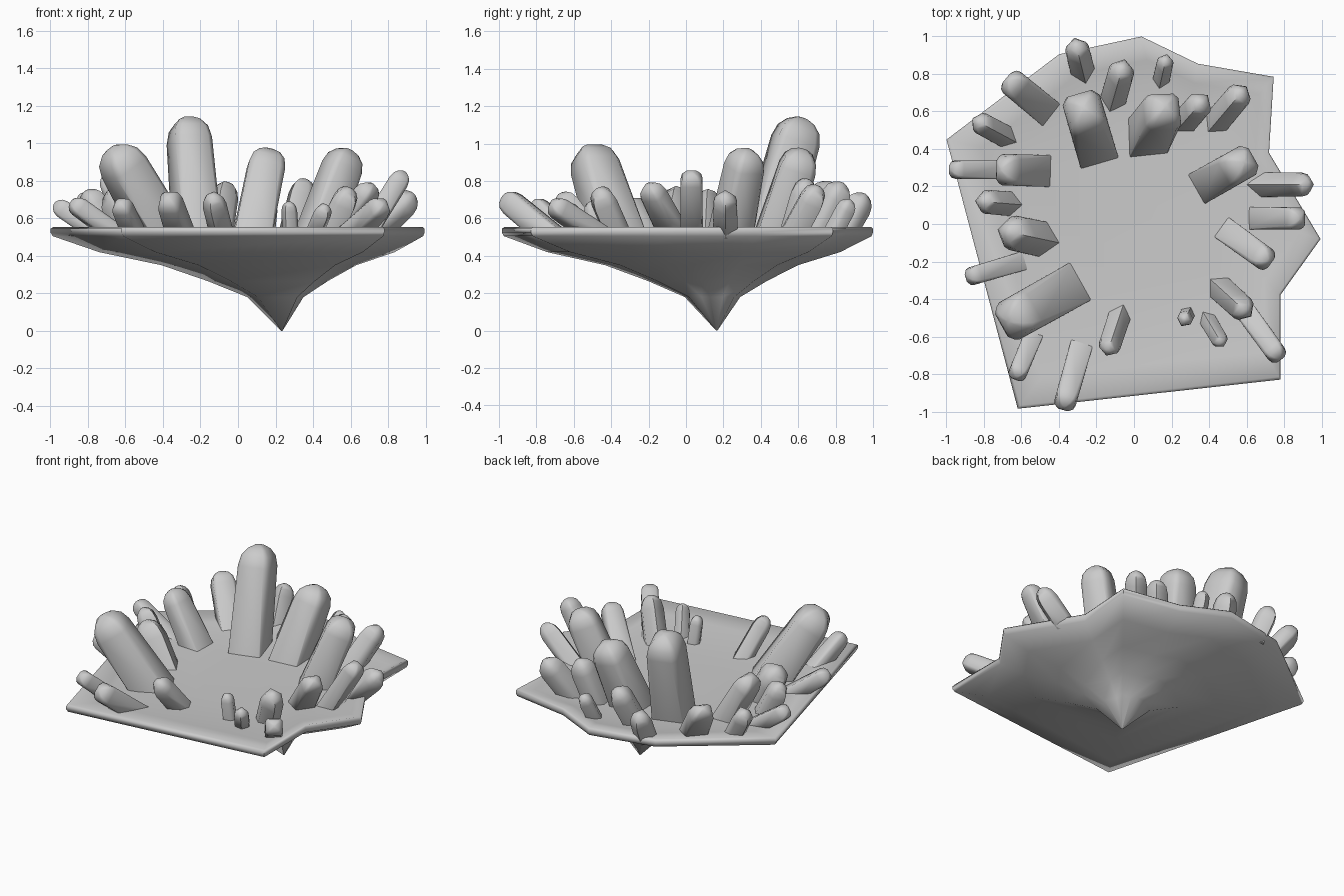
import bpy, bmesh, math
from mathutils import Matrix, Vector

if "Cube" in bpy.data.objects:
    bpy.data.objects.remove(bpy.data.objects["Cube"])

stone = bpy.data.materials.new("grey stone")
stone.use_nodes = True
GREY = (0.6, 0.6, 0.6, 1)
stone.diffuse_color = GREY
stone.node_tree.nodes["Principled BSDF"].inputs["Base Color"].default_value = GREY


def loft(name, rings, angle):
    """Skin a list of equal-length point rings and cap both ends."""
    bm = bmesh.new()
    loops = [[bm.verts.new(p) for p in ring] for ring in rings]
    n = len(loops[0])
    for a, b in zip(loops, loops[1:]):
        for i in range(n):
            j = (i + 1) % n
            bm.faces.new((a[i], a[j], b[j], b[i]))
    bm.faces.new(loops[0][::-1])
    bm.faces.new(loops[-1])
    bmesh.ops.recalc_face_normals(bm, faces=bm.faces)
    mesh = bpy.data.meshes.new(name)
    bm.to_mesh(mesh)
    bm.free()
    obj = bpy.data.objects.new(name, mesh)
    bpy.context.collection.objects.link(obj)
    mesh.materials.append(stone)
    bpy.ops.object.select_all(action="DESELECT")
    obj.select_set(True)
    bpy.context.view_layer.objects.active = obj
    bpy.ops.object.shade_smooth_by_angle(angle=math.radians(angle))


# Island: irregular outline shrinking to a point below and a shallow bowl above
outline = [(-0.62, -0.985), (0.78, -0.83), (0.78, -0.38), (0.995, -0.08),
           (0.72, 0.38), (0.745, 0.785), (0.34, 0.855), (0.04, 1.0),
           (-0.40, 0.905), (-1.0, 0.45)]
apex = Vector((0.235, 0.165))
steps = [(0.003, 0), (0.15, 0.18), (0.32, 0.265), (0.52, 0.35), (0.79, 0.42),
         (0.99, 0.505), (1, 0.525), (1, 0.545), (0.985, 0.555),
         (0.85, 0.535), (0.7, 0.517), (0.4, 0.51)]
loft("island", [[(*apex.lerp(Vector(p), s), z) for p in outline] for s, z in steps], 75)


def section(width, depth, chamfer, hexagonal):
    """Cross-section as (across, along) offsets; hexagons point along the lean."""
    w, d = width / 2, depth / 2
    if hexagonal:
        return [(0, d), (-w, d * .35), (-w, -d * .35), (0, -d), (w, -d * .35), (w, d * .35)]
    c = 1 - chamfer
    return [(w * c, d), (-w * c, d), (-w, d * c), (-w, -d * c),
            (-w * c, -d), (w * c, -d), (w, -d * c), (w, d * c)]


def crystal(name, base, tip, height, width, depth, hexagonal=False, turn=0):
    """Leaning prism with a flat foot inside the island and a rounded tip."""
    foot = Vector((*base, 0.53))
    end = Vector((*tip, height))
    axis = (end - foot).normalized()
    across = Vector((-axis.y, axis.x, 0)).normalized()
    across = Matrix.Rotation(math.radians(turn), 3, axis) @ across
    along = across.cross(axis)
    length = (end - foot).length
    dome = min(0.55 * max(width, depth), 0.5 * length)

    def ring(centre, scale, chamfer):
        return [centre + (across * u + along * v) * scale
                for u, v in section(width, depth, chamfer, hexagonal)]

    # The foot is sliced level just under the island top
    rings = [[p + axis * ((0.49 - p.z) / axis.z) for p in ring(foot, 1, 0.04)]]
    for degrees in (0, 30, 55, 75):
        a = math.radians(degrees)
        centre = foot + axis * (length - dome + dome * math.sin(a))
        rings.append(ring(centre, math.cos(a) * 0.98, 0.3))
    rings.append(ring(end, 0.1, 0.3))
    loft(name, rings, 62)


# Tall crystals
crystal("tall_crystal_back", (-.22, .45), (-.27, .62), 1.14, .21, .24)
crystal("tall_crystal_front", (-.41, -.375), (-.67, -.52), .98, .23, .22)
crystal("tall_crystal_middle", (.08, .48), (.17, .63), .97, .20, .20, turn=35)
crystal("tall_crystal_left", (.43, .24), (.59, .33), .97, .18, .19)

# Medium block crystals
blocks = [((-.53, .285), (-.71, .29), .84, .17, .13),
          ((-.50, .63), (-.67, .77), .79, .15, .11),
          ((.54, -.07), (.72, -.20), .78, .13, .11),
          ((.69, .03), (.89, .03), .85, .12, .11),
          ((-.31, -.75), (-.375, -.98), .72, .12, .13)]
for i, spec in enumerate(blocks):
    crystal(f"block_crystal_{i + 1}", *spec)

# Slim crystals near the rim
slim = [((-.76, .29), (-.98, .29), .68, .10), ((-.67, -.22), (-.89, -.285), .69, .10),
        ((-.56, -.65), (-.63, -.82), .69, .10), ((.62, -.50), (.78, -.72), .68, .11)]
for i, (base, tip, height, width) in enumerate(slim):
    crystal(f"slim_crystal_{i + 1}", base, tip, height, width, width)

# Six-sided crystals
hexes = [((-.69, .11), (-.81, .12), .75, .13), ((-.09, -.53), (-.14, -.68), .73, .12),
         ((.28, -.49), (.27, -.51), .69, .08), ((.41, -.54), (.47, -.64), .67, .09),
         ((.49, -.37), (.60, -.47), .76, .14), ((.47, .58), (.58, .71), .77, .14),
         ((.29, .57), (.36, .65), .81, .14), ((-.10, .70), (-.06, .84), .79, .14),
         ((-.28, .84), (-.31, .96), .73, .13), ((-.71, .48), (-.84, .55), .73, .12),
         ((-.54, -.07), (-.68, -.04), .76, .19), ((.73, .21), (.94, .21), .73, .13),
         ((.15, .79), (.17, .88), .70, .09)]
for i, (base, tip, height, width) in enumerate(hexes):
    crystal(f"six_sided_crystal_{i + 1}", base, tip, height, width, width * 1.2, True)
